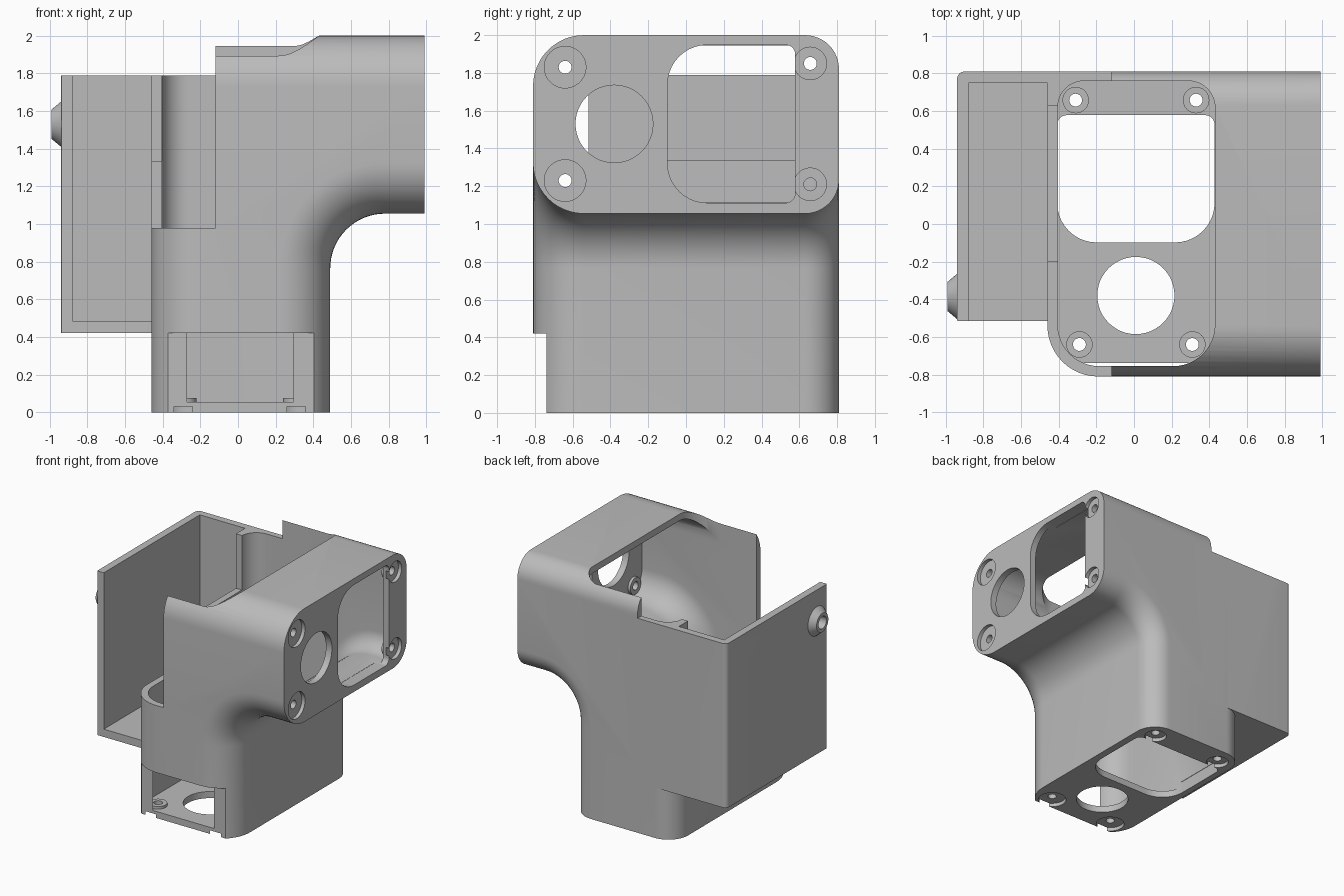
import bpy, bmesh
from math import sin, cos, pi, radians
from mathutils import Matrix, Vector

cube = bpy.data.objects.get("Cube")
if cube:
    bpy.data.objects.remove(cube, do_unlink=True)

grey = bpy.data.materials.new("light_grey")
grey.use_nodes = True
grey.diffuse_color = (0.5, 0.5, 0.5, 1)
grey.node_tree.nodes["Principled BSDF"].inputs["Base Color"].default_value = (0.5, 0.5, 0.5, 1)


def loft(name, rings):
    """Solid through matching closed rings of points."""
    bm = bmesh.new()
    rows = [[bm.verts.new(p) for p in ring] for ring in rings]
    n = len(rows[0])
    for a, b in zip(rows, rows[1:]):
        for i in range(n):
            j = (i + 1) % n
            bm.faces.new((a[i], a[j], b[j], b[i]))
    bm.faces.new(rows[0][::-1])
    bm.faces.new(rows[-1])
    bmesh.ops.recalc_face_normals(bm, faces=bm.faces)
    mesh = bpy.data.meshes.new(name)
    bm.to_mesh(mesh)
    bm.free()
    mesh.materials.append(grey)
    ob = bpy.data.objects.new(name, mesh)
    bpy.context.collection.objects.link(ob)
    return ob


def block(name, x, y, z):
    ring = [(x[0], y[0]), (x[1], y[0]), (x[1], y[1]), (x[0], y[1])]
    return loft(name, [[(a, b, h) for a, b in ring] for h in z])


def disc(name, u, v, levels, frame):
    """Turned solid; levels are (radius, height) pairs."""
    n = 48
    return loft(name, [[frame @ Vector((u + r * cos(2 * pi * i / n), v + r * sin(2 * pi * i / n), h))
                        for i in range(n)] for r, h in levels])


def combine(target, tool, op="DIFFERENCE"):
    mod = target.modifiers.new("combine", "BOOLEAN")
    mod.operation, mod.object, mod.solver = op, tool, "EXACT"
    with bpy.context.temp_override(object=target, active_object=target):
        bpy.ops.object.modifier_apply(modifier=mod.name)
    bpy.data.objects.remove(tool, do_unlink=True)


def rounded_sides(name, profile, y0, y1, r0, r1, steps=12):
    """Stack a profile along y, insetting it to round both side edges."""
    angles = [pi / 2 * i / steps for i in range(steps + 1)]
    rows = [(y0 + r0 * (1 - cos(a)), r0 * (1 - sin(a))) for a in angles]
    rows += [(y1 - r1 * (1 - cos(a)), r1 * (1 - sin(a))) for a in reversed(angles)]
    return loft(name, [[(x, y, z) for x, z in profile(d)] for y, d in rows])


def elbow(left, right, low, top, end, base, radius, centre=(0.77, 0.765)):
    def profile(d):
        r = radius + d
        arc = [(centre[0] - r * cos(pi / 2 * i / 16), centre[1] + r * sin(pi / 2 * i / 16))
               for i in range(17)]
        return [(left + d, base), (right - d, base)] + arc + \
               [(end, low + d), (end, top - d), (left + d, top - d)]
    return profile


def corner_ring(u0, u1, v0, v1, radii):
    """Rounded rectangle, radii in order: low-v left, low-v right, high-v right, high-v left."""
    pts = []
    for k, (u, v, r) in enumerate(zip((u0, u1, u1, u0), (v0, v0, v1, v1), radii)):
        cu = u + r if u == u0 else u - r
        cv = v + r if v == v0 else v - r
        for i in range(11):
            a = pi + k * pi / 2 + pi / 2 * i / 10
            pts.append((cu + r * cos(a), cv + r * sin(a)))
    return pts


# Elbow duct, solid
duct = rounded_sides("elbow_housing", elbow(-0.47, 0.48, 1.055, 2.0, 0.98, 0, 0.29),
                     -0.81, 0.81, 0.27, 0.18)

# Open side tray with a rounded rear edge
ring = corner_ring(-0.95, -0.3, -0.515, 0.81, (0.005, 0.005, 0.005, 0.04))
tray = loft("side_tray", [[(x, y, z) for x, y in ring] for z in (0.42, 1.79)])
combine(tray, block("tray_hollow", (-0.888, 0), (-1, 0.75), (0.485, 2)))
combine(duct, tray, "UNION")
combine(duct, block("rear_rib", (-0.47, -0.25), (0.63, 0.81), (0.42, 1.79)), "UNION")

# Hollow inside and open top
combine(duct, rounded_sides("hollow", elbow(-0.415, 0.42, 1.113, 1.945, 0.925, 0.055, 0.35),
                            -0.755, 0.76, 0.22, 0.14))


def channel(d):
    return [(-0.415 + d, 1.5), (0.42 - d, 1.5), (0.42 - d, 2.2), (-0.415 + d, 2.2)]


combine(duct, rounded_sides("top_opening", channel, -0.755, 0.76, 0.22, 0.14))

# Stepped side opening and front notch
combine(duct, block("front_step", (-0.6, -0.13), (-1, -0.2), (0.98, 2.2)))
combine(duct, block("middle_step", (-0.6, -0.13), (-0.3, 0.63), (1.335, 2.2)))
combine(duct, block("rear_step", (-1.2, -0.13), (0.5, 1), (1.79, 2.2)))
combine(duct, block("front_notch", (-0.6, 0.6), (-1, -0.738), (-0.1, 0.42)))

# Matching flange plates at the foot and the outlet; local height points inward
foot = Matrix.Identity(4)
outlet = Matrix(((0, 0, -1, 0.98), (0, 1, 0, 0), (1, 0, 0, 1.53), (0, 0, 0, 1)))
window = corner_ring(-0.418, 0.418, -0.098, 0.578, (0.21, 0.21, 0.05, 0.05))
screws = [(s * u, v, r) for s in (-1, 1) for u, v, r in ((0.3, -0.64, 0.11), (0.32, 0.658, 0.086))]
for frame in (foot, outlet):
    for u, v, r in screws:
        combine(duct, disc("screw_boss", u, v, ((0.07, 0.04), (0.07, 0.077)), frame), "UNION")
    combine(duct, loft("window", [[frame @ Vector((u, v, h)) for u, v in window]
                                  for h in (-0.1, 0.1)]))
    combine(duct, disc("round_port", 0, -0.38, ((0.205, -0.1), (0.205, 0.1)), frame))
    for u, v, r in screws:
        combine(duct, disc("counterbore", u, v, ((r, -0.1), (r, 0.03)), frame))
        combine(duct, disc("screw_hole", u, v, ((0.034, -0.1), (0.034, 0.15)), frame))

# Tapered socket on the tray wall
side = Matrix(((0, 0, -1, -0.95), (0, 1, 0, 0), (1, 0, 0, 1.53), (0, 0, 0, 1)))
combine(duct, disc("socket", 0, -0.385, ((0.12, -0.02), (0.12, 0), (0.078, 0.05)), side), "UNION")
combine(duct, disc("socket_hole", 0, -0.385, ((0.052, -0.03), (0.052, 0.1)), side))

# Centre and shade
for v in duct.data.vertices:
    v.co.x += 0.01
bpy.ops.object.select_all(action="DESELECT")
duct.select_set(True)
bpy.context.view_layer.objects.active = duct
bpy.ops.object.shade_smooth_by_angle(angle=radians(30))
